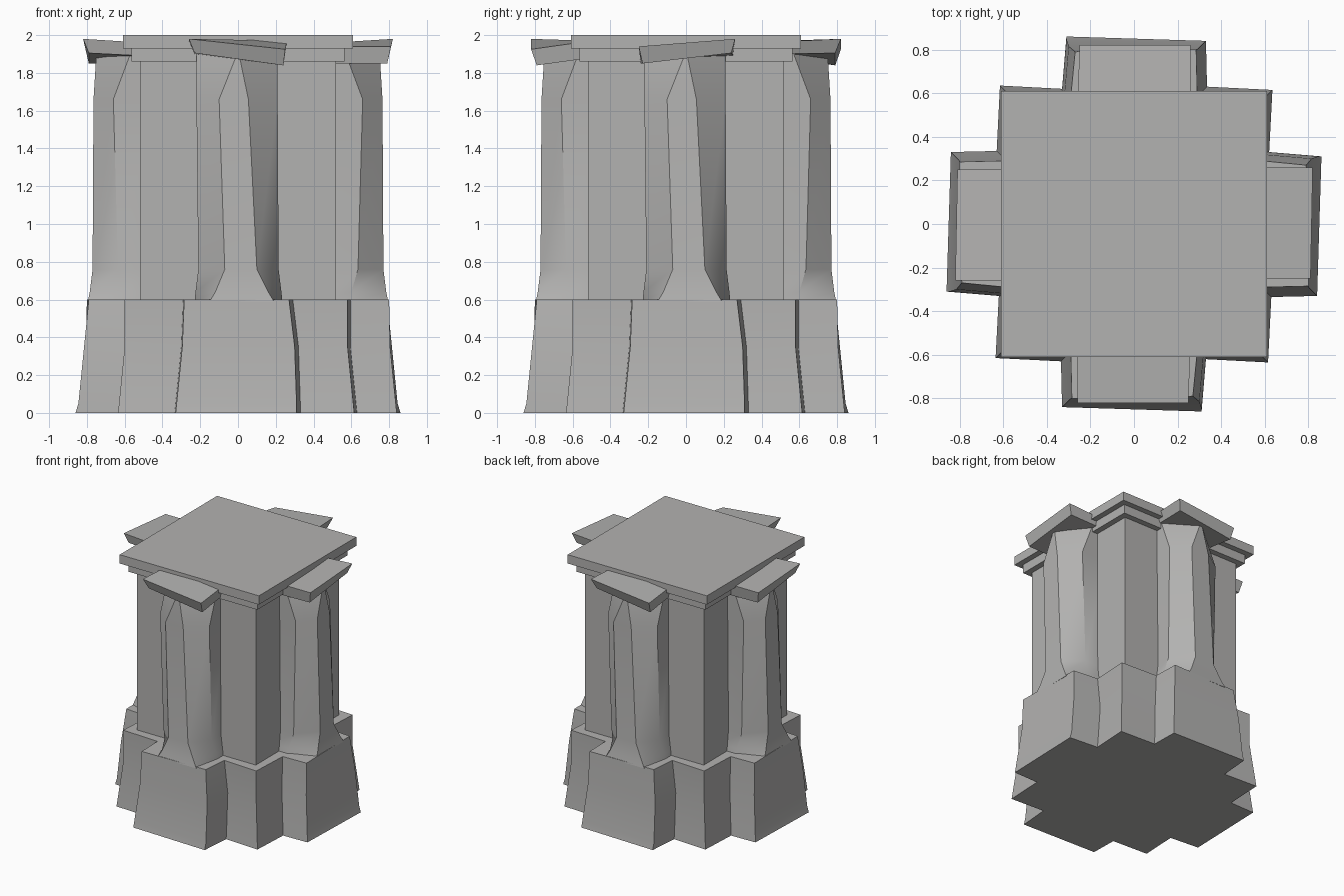
import bpy, bmesh
from math import pi, radians
from mathutils import Matrix, Vector

if "Cube" in bpy.data.objects:
    bpy.data.objects.remove(bpy.data.objects["Cube"])

# Dark grey stone
stone = bpy.data.materials.new("stone")
stone.diffuse_color = (0.45, 0.447, 0.44, 1)
stone.use_nodes = True
stone.node_tree.nodes["Principled BSDF"].inputs["Base Color"].default_value = stone.diffuse_color


def loft(name, rings, angle=0, smooth=False):
    """Closed solid through rings of equal point count."""
    bm = bmesh.new()
    loops = [[bm.verts.new(p) for p in r] for r in rings]
    n = len(loops[0])
    for a, b in zip(loops, loops[1:]):
        for i in range(n):
            j = (i + 1) % n
            bm.faces.new((a[i], a[j], b[j], b[i]))
    bm.faces.new(loops[0][::-1])
    bm.faces.new(loops[-1])
    bmesh.ops.recalc_face_normals(bm, faces=bm.faces)
    bm.transform(Matrix.Rotation(angle, 4, 'Z'))
    me = bpy.data.meshes.new(name)
    bm.to_mesh(me)
    bm.free()
    me.materials.append(stone)
    ob = bpy.data.objects.new(name, me)
    bpy.context.collection.objects.link(ob)
    if smooth:
        bpy.ops.object.select_all(action='DESELECT')
        ob.select_set(True)
        bpy.context.view_layer.objects.active = ob
        bpy.ops.object.shade_smooth_by_angle(angle=radians(32))
    return ob


def slab(name, h, z0, z1):
    sq = [(-h, -h), (h, -h), (h, h), (-h, h)]
    return loft(name, [[(x, y, z) for x, y in sq] for z in (z0, z1)])


# Stepped cross-shaped base, slightly irregular, flaring to the ground
def cross(arm_l, arm_r, out_l, out_r, core, z):
    side = [(arm_l, -out_l), (arm_r, -out_r), (arm_r + 0.02, -core), (core - 0.005, -core - 0.015),
            (core + 0.01, arm_l - 0.005)]
    return [Matrix.Rotation(k * pi / 2, 3, 'Z') @ Vector((x, y, z))
            for k in range(4) for x, y in side]


loft("base", [cross(-0.33, 0.31, 0.84, 0.86, 0.62, 0),
              cross(-0.325, 0.31, 0.835, 0.845, 0.615, 0.05),
              cross(-0.295, 0.30, 0.805, 0.815, 0.585, 0.35),
              cross(-0.285, 0.27, 0.80, 0.79, 0.585, 0.6)], smooth=True)

# Square shaft and two-step top
slab("shaft", 0.52, 0.58, 1.88)
slab("top_neck", 0.565, 1.86, 1.935)
slab("top_slab", 0.61, 1.93, 2.0)


# Chamfered pilaster: back edge, shoulder, front face
def section(z, fl, fr, front, shoulder, wl, wr):
    return [(wl, -0.45, z), (wl, -shoulder, z), (fl, -front, z),
            (fr, -front, z), (wr, -shoulder, z), (wr, -0.45, z)]


sides = ("front", "right", "back", "left")
for k, side in enumerate(sides):
    loft(side + "_pilaster", [
        section(0.59, -0.15, 0.19, 0.795, 0.59, -0.23, 0.235),
        section(0.64, -0.12, 0.16, 0.785, 0.60, -0.225, 0.23),
        section(0.76, -0.07, 0.10, 0.77, 0.635, -0.21, 0.215),
        section(1.66, -0.10, 0.055, 0.765, 0.66, -0.22, 0.21),
        section(1.90, -0.005, 0.005, 0.75, 0.57, -0.22, 0.21)], k * pi / 2, smooth=True)

# Crooked cap stones: front/back dip outward, left/right lie tilted sideways
dip = [[(-0.23, -0.79, 1.905), (0.24, -0.79, 1.84), (0.24, -0.5, 1.88), (-0.23, -0.5, 1.90)],
       [(-0.26, -0.82, 1.98), (0.25, -0.82, 1.925), (0.26, -0.5, 1.97), (-0.26, -0.5, 1.965)]]
lift = [[(-0.23, -0.79, 1.85), (0.24, -0.79, 1.905), (0.25, -0.5, 1.89), (-0.24, -0.5, 1.85)],
        [(-0.25, -0.81, 1.94), (0.26, -0.82, 1.98), (0.26, -0.5, 1.96), (-0.25, -0.5, 1.94)]]
for k, side in enumerate(sides):
    loft(side + "_cap_stone", lift if k % 2 else dip, k * pi / 2)
